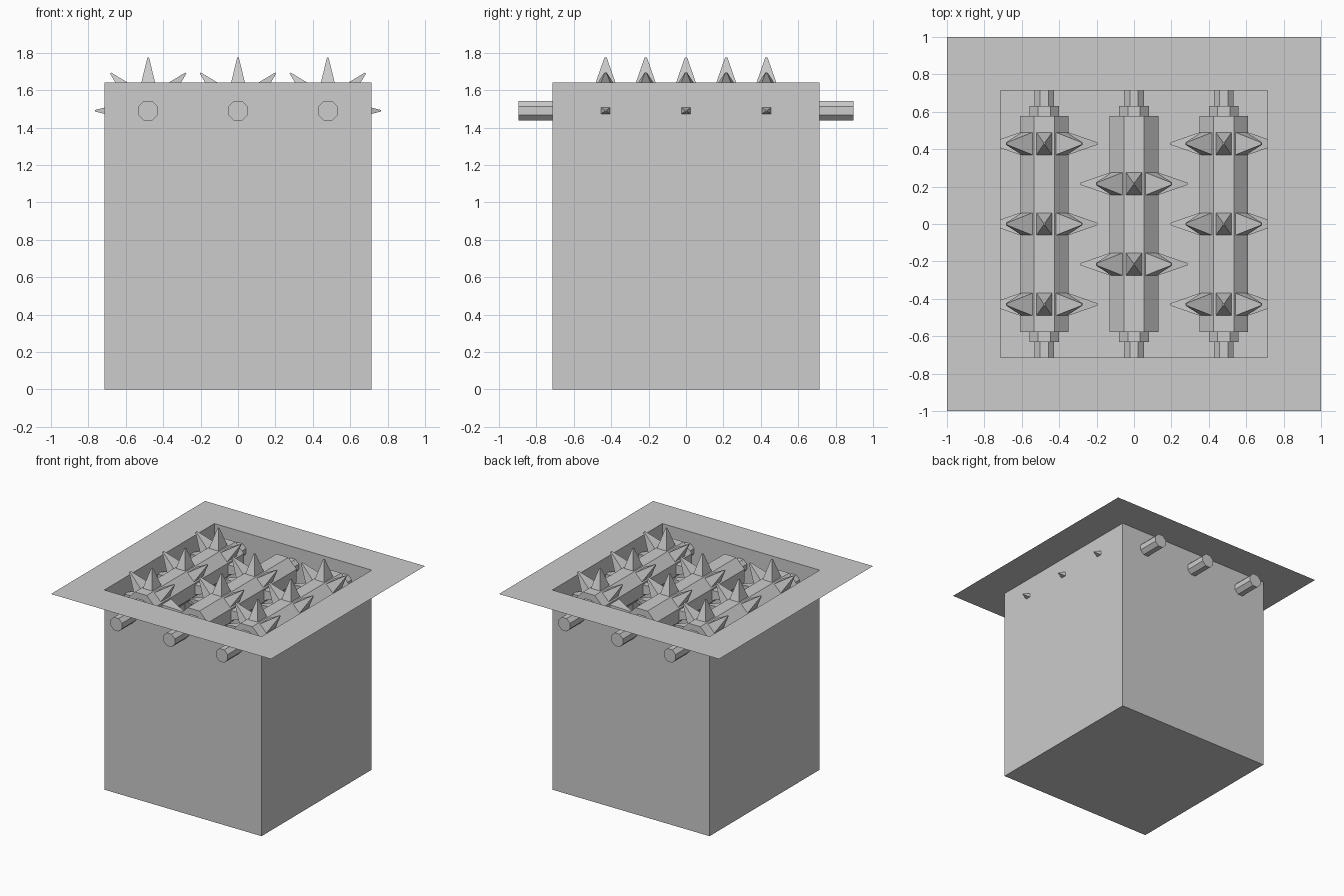
import bpy, bmesh, math
from mathutils import Matrix, Vector

cube = bpy.data.objects.get("Cube")
if cube:
    bpy.data.objects.remove(cube)

grey = bpy.data.materials.new("plain grey")
grey.use_nodes = True
colour = (0.604, 0.604, 0.604, 1)
grey.diffuse_color = colour
grey.node_tree.nodes["Principled BSDF"].inputs["Base Color"].default_value = colour

HALF, RIM, HEIGHT, AXLE_Z = 0.715, 1.0, 1.64, 1.49
FLAT = 0.13          # distance from axis to roller facet
SPIKE_TIP = 0.285    # distance from axis to spike tip


def finish(bm, name, location=(0, 0, 0)):
    mesh = bpy.data.meshes.new(name)
    bm.to_mesh(mesh)
    bm.free()
    mesh.materials.append(grey)
    obj = bpy.data.objects.new(name, mesh)
    obj.location = location
    bpy.context.collection.objects.link(obj)
    return obj


def add_octagon_bar(bm, apothem, half_length):
    """Eight-sided bar along y with a flat facet on top."""
    radius = apothem / math.cos(math.pi / 8)
    turn = Matrix.Rotation(math.pi / 2, 4, 'X') @ Matrix.Rotation(math.pi / 8, 4, 'Z')
    bmesh.ops.create_cone(bm, cap_ends=True, segments=8, radius1=radius,
                          radius2=radius, depth=2 * half_length, matrix=turn)


def add_spike(bm, y, angle):
    """Four-sided blunt spike standing on one roller facet."""
    turn = Matrix.Rotation(angle, 4, 'Y')
    rings = []
    for half_x, half_y, z in ((0.042, 0.06, FLAT), (0.004, 0.006, SPIKE_TIP)):
        rings.append([bm.verts.new(turn @ Vector((sx * half_x, y + sy * half_y, z)))
                      for sx, sy in ((-1, -1), (1, -1), (1, 1), (-1, 1))])
    base, tip = rings
    bm.faces.new(base[::-1])
    bm.faces.new(tip)
    for i in range(4):
        j = (i + 1) % 4
        bm.faces.new((base[i], base[j], tip[j], tip[i]))


def square(bm, half, z):
    return [bm.verts.new((sx * half, sy * half, z))
            for sx, sy in ((-1, -1), (1, -1), (1, 1), (-1, 1))]


# Open bin: floor and four thin walls
bm = bmesh.new()
low, high = square(bm, HALF, 0), square(bm, HALF, HEIGHT)
bm.faces.new(low[::-1])
for i in range(4):
    j = (i + 1) % 4
    bm.faces.new((low[i], low[j], high[j], high[i]))
finish(bm, "bin")

# Flat rim around the opening
bm = bmesh.new()
inner, outer = square(bm, HALF, HEIGHT), square(bm, RIM, HEIGHT)
for i in range(4):
    j = (i + 1) % 4
    bm.faces.new((outer[i], outer[j], inner[j], inner[i]))
finish(bm, "rim")

# Three spiked rollers on axles that pass through the walls
for side, x, rows in (("right", -0.48, (-0.43, 0, 0.43)),
                      ("middle", 0, (-0.215, 0.215)),
                      ("left", 0.48, (-0.43, 0, 0.43))):
    for part, apothem, half_length in (("axle", 0.053, 0.895),
                                       ("collar", 0.08, 0.63),
                                       ("roller", FLAT, 0.577)):
        bm = bmesh.new()
        add_octagon_bar(bm, apothem, half_length)
        finish(bm, f"{side}_{part}", (x, 0, AXLE_Z))
    bm = bmesh.new()
    for y in rows:
        for k in range(8):
            add_spike(bm, y, k * math.pi / 4)
    finish(bm, f"{side}_spikes", (x, 0, AXLE_Z))
